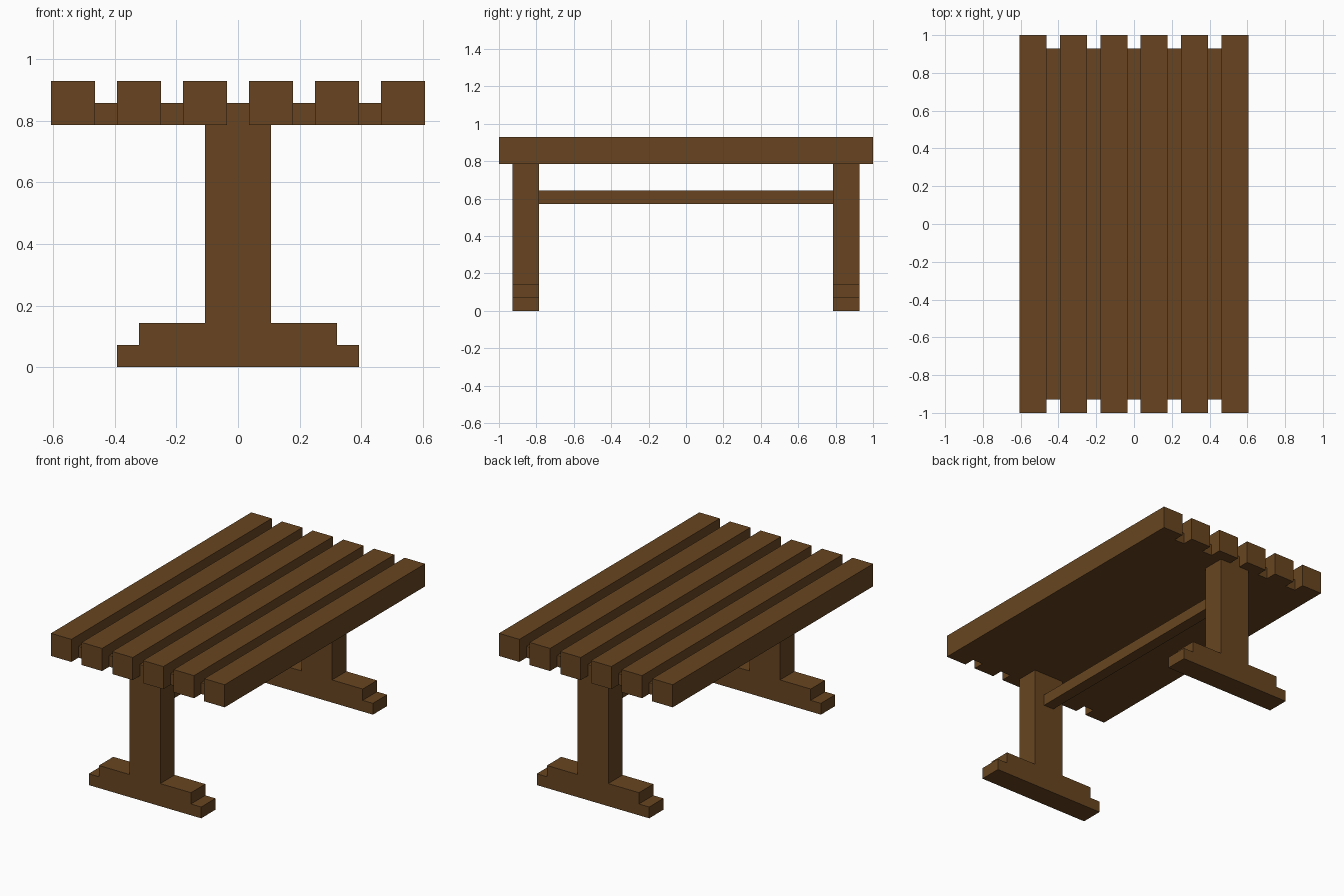
import bpy
import bmesh

if "Cube" in bpy.data.objects:
    bpy.data.objects.remove(bpy.data.objects["Cube"])

U = 1 / 14  # the whole table sits on a grid of this size

wood = bpy.data.materials.new("brown wood")
wood.diffuse_color = (0.138, 0.060, 0.015, 1)
wood.use_nodes = True
wood.node_tree.nodes["Principled BSDF"].inputs["Base Color"].default_value = wood.diffuse_color


def prism(name, profile, y0, y1):
    """Extrude an x-z profile (in grid units) from y0 to y1."""
    bm = bmesh.new()
    face = bm.faces.new([bm.verts.new((x * U, y0 * U, z * U)) for x, z in profile])
    ext = bmesh.ops.extrude_face_region(bm, geom=[face])
    verts = [v for v in ext["geom"] if isinstance(v, bmesh.types.BMVert)]
    bmesh.ops.translate(bm, verts=verts, vec=(0, (y1 - y0) * U, 0))
    bmesh.ops.recalc_face_normals(bm, faces=bm.faces)
    mesh = bpy.data.meshes.new(name)
    bm.to_mesh(mesh)
    bm.free()
    mesh.materials.append(wood)
    obj = bpy.data.objects.new(name, mesh)
    bpy.context.collection.objects.link(obj)
    return obj


def bar(name, x0, x1, z0, z1, half_length):
    return prism(name, [(x0, z0), (x1, z0), (x1, z1), (x0, z1)],
                 -half_length, half_length)


# Tabletop: six thick slats with lower, shorter filler strips between
for i in range(6):
    x = -8.5 + 3 * i
    bar(f"top_slat_{i + 1}", x, x + 2, 11, 13, 14)
    if i < 5:
        bar(f"filler_strip_{i + 1}", x + 2, x + 3, 11, 12, 13)

# Trestle legs with stepped feet
half = [(5.5, 0), (5.5, 1), (4.5, 1), (4.5, 2), (1.5, 2), (1.5, 11)]
trestle = half + [(-x, z) for x, z in reversed(half)]
prism("front_leg", trestle, -13, -11)
prism("back_leg", trestle, 11, 13)

# Stretcher joining the legs
bar("stretcher", -0.5, 0.5, 8, 9, 11)
